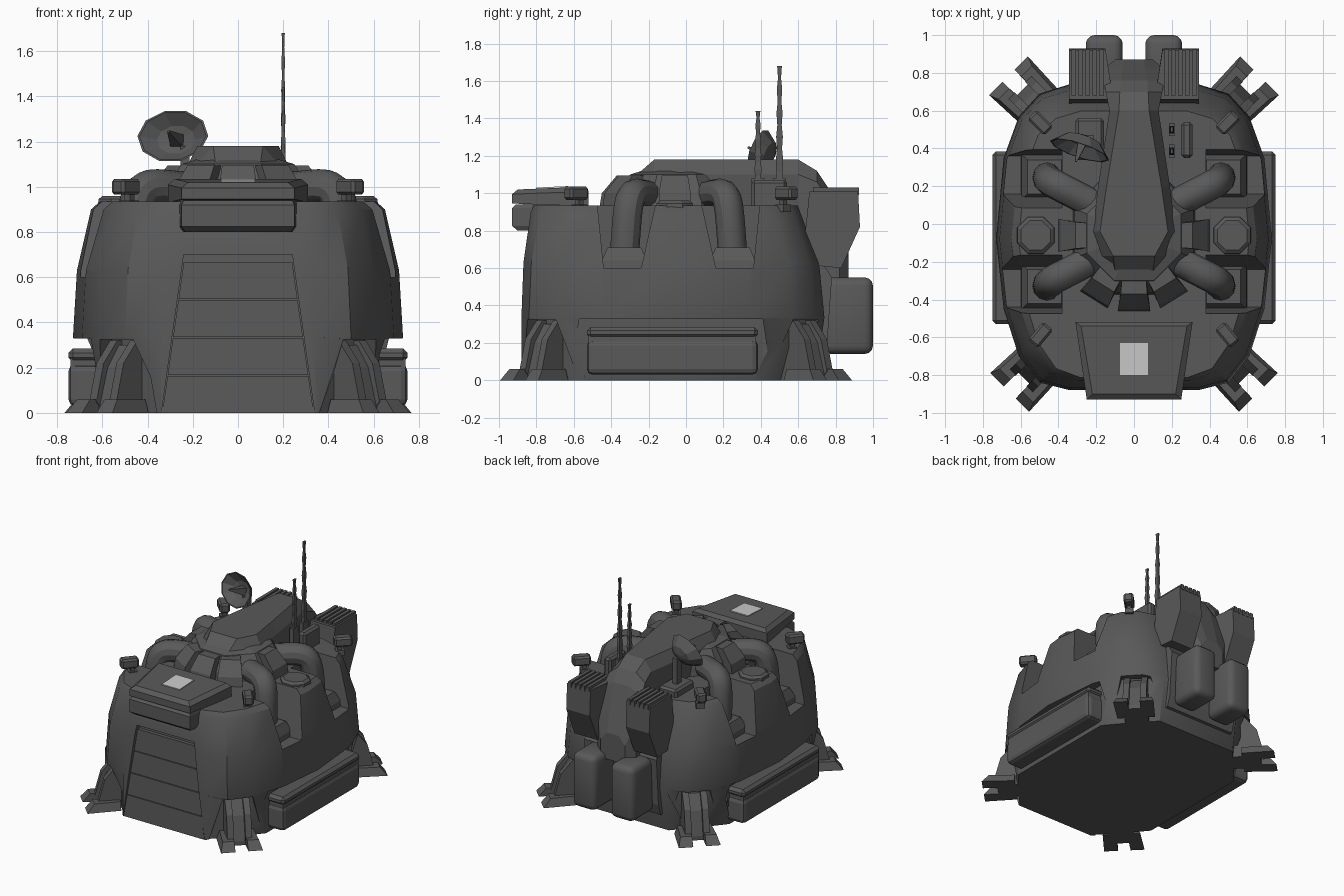
import bpy, bmesh, math
from mathutils import Matrix, Vector

if "Cube" in bpy.data.objects:
    bpy.data.objects.remove(bpy.data.objects["Cube"])

def material(name, v):
    m = bpy.data.materials.new(name)
    m.diffuse_color = (v, v, v, 1)
    m.use_nodes = True
    m.node_tree.nodes["Principled BSDF"].inputs["Base Color"].default_value = m.diffuse_color
    return m

DARK, LIGHT = material("dark_grey", 0.1), material("light_grey", 0.6)

def finish(name, bm, mat=DARK, bevel=0, segs=1):
    if bevel:
        bmesh.ops.bevel(bm, geom=bm.edges[:], offset=bevel, segments=segs, affect='EDGES', profile=0.5)
    bmesh.ops.recalc_face_normals(bm, faces=bm.faces[:])
    me = bpy.data.meshes.new(name)
    bm.to_mesh(me)
    bm.free()
    ob = bpy.data.objects.new(name, me)
    bpy.context.collection.objects.link(ob)
    me.materials.append(mat)
    return ob

def loft(name, rings, mat=DARK, bevel=0, segs=1, M=Matrix()):
    bm = bmesh.new()
    vs = [[bm.verts.new(M @ Vector(p)) for p in r] for r in rings]
    n = len(vs[0])
    for a, b in zip(vs, vs[1:]):
        for i in range(n):
            j = (i + 1) % n
            bm.faces.new((a[i], a[j], b[j], b[i]))
    bm.faces.new(vs[0])
    bm.faces.new(vs[-1])
    return finish(name, bm, mat, bevel, segs)

def box(name, lo, hi, bevel=0, segs=1, M=Matrix()):
    (a, b, c), (d, e, f) = lo, hi
    return loft(name, [[(a, b, z), (d, b, z), (d, e, z), (a, e, z)] for z in (c, f)], DARK, bevel, segs, M)

def prism(name, prof, lo, hi, M=Matrix(), axis='y'):
    """Profile extruded sideways: axis y takes (x,z), axis x takes (y,z)."""
    f = (lambda p, t: (p[0], t, p[1])) if axis == 'y' else (lambda p, t: (t, p[0], p[1]))
    return loft(name, [[f(p, t) for p in prof] for t in (lo, hi)], M=M)

def disc(name, c, stack, n=8):
    return loft(name, [[(c[0] + r * math.cos((i + .5) * math.tau / n), c[1] + r * math.sin((i + .5) * math.tau / n), z)
                        for i in range(n)] for r, z in stack])

def square(cx, cy, z, wx, wy):
    return [(cx + i * wx, cy + j * wy, z) for i, j in ((-1, -1), (1, -1), (1, 1), (-1, 1))]

def smooth(ob):
    bpy.ops.object.select_all(action='DESELECT')
    ob.select_set(True)
    bpy.context.view_layer.objects.active = ob
    bpy.ops.object.shade_smooth_by_angle()

def cut(ob, cutter):
    m = ob.modifiers.new("cut", 'BOOLEAN')
    m.operation, m.solver, m.object = 'DIFFERENCE', 'EXACT', cutter
    bpy.context.view_layer.objects.active = ob
    bpy.ops.object.modifier_apply(modifier=m.name)
    bpy.data.objects.remove(cutter)

def corner(s, k):
    """Frame for a leg: local x points outward along the corner diagonal, local y sideways."""
    r = math.sqrt(.5)
    u0, v0 = (0, .165) if k < 0 else (-.07, .085)
    return Matrix(((s * r, -s * r, 0, 0), (k * r, k * r, 0, 0), (0, 0, 1, 0), (0, 0, 0, 1))) @ Matrix.Translation((u0, v0, 0))

# Hull: half outlines, front to back, lofted upwards
base = [(.34, -.88), (.43, -.78), (.53, -.66), (.62, -.55), (.62, -.08), (.62, .37), (.52, .49), (.42, .60), (.34, .69)]
belt = [(.34, -.88), (.50, -.84), (.61, -.70), (.69, -.45), (.73, -.08), (.69, .35), (.61, .57), (.50, .69), (.34, .74)]
deck = [(.30, -.83), (.44, -.78), (.54, -.64), (.61, -.42), (.65, -.08), (.61, .30), (.54, .48), (.44, .57), (.30, .61)]
mix = lambda a, b, t: [(p[0] + (q[0] - p[0]) * t, p[1] + (q[1] - p[1]) * t) for p, q in zip(a, b)]
ring = lambda h, z: [(x, y, z) for x, y in h] + [(-x, y, z) for x, y in reversed(h)]
hull = loft("hull", [ring(base, 0), ring(belt, .335), ring(mix(belt, deck, .22), .63),
                     ring(deck, .9), ring([(x * .94, y * .98) for x, y in deck], .935)])
for s in (1, -1):
    cut(hull, prism("pod_slot_cutter", [(-.63, -.01), (-.57, .328), (.41, .328), (.46, -.01)], s * .625, s * .95, axis='x'))
    for k in (1, -1):
        prof = [(-.04 + k * a, z) for a, z in ((.44, 1.0), (.40, .6), (.2, .6), (.11, 1.0))]
        cut(hull, prism("notch_cutter", prof, .38 * s, .95 * s, axis='x'))
        cut(hull, loft("leg_notch_cutter", [[(.85, -w, z), (1.3, -w, z), (1.3, w, z), (.85, w, z)]
                                            for w, z in ((.19, -.01), (.105, .325))], M=corner(s, k)))
cut(hull, loft("door_cutter", [[(-w, -.95, z), (w, -.95, z), (w, y, z), (-w, y, z)] for w, y, z in ((.34, -.875, -.01), (.24, -.82, .7))]))
smooth(hull)

# Front door panels
for i in range(4):
    loft("door_panel", [[(sx * (.335 - .143 * z), y, z) for sx, y in
                         ((-1, -.88 + .045 * z), (1, -.88 + .045 * z), (1, -.80), (-1, -.80))]
                        for z in (i * .168, i * .168 + .163)])

# Front storage bin with lid and light panel
trap = lambda w0, y0, w1, y1, z0, z1: [(-w1, y1, z1), (w1, y1, z1), (w0, y0, z0), (-w0, y0, z0)]
loft("front_bin", [trap(.27, -.55, .235, -.90, .80, .80), trap(.28, -.55, .25, -.93, .825, .825),
                   trap(.28, -.55, .25, -.93, .92, .92), trap(.28, -.55, .24, -.91, .95, .94)])
loft("front_bin_lid", [trap(.31, -.52, .25, -.93, .93, .945), trap(.31, -.52, .25, -.93, 1.01, .995),
                       trap(.28, -.54, .22, -.90, 1.035, 1.02)])
loft("light_panel", [[(x, y, 1.028 + (y + .72) * .045 + h) for x, y in ((-.075, -.80), (.075, -.80), (.075, -.63), (-.075, -.63))]
                     for h in (-.01, .006)], LIGHT)

# Turret ring with buttress blocks
disc("turret", (0, -.05), [(.36, .88), (.34, 1.0), (.27, 1.1), (.2, 1.12)])
for a in (-90, -58, -122, 0, 180):
    M = Matrix.Translation((0, -.06, 0)) @ Matrix.Rotation(math.radians(a), 4, 'Z')
    loft("turret_block", [[(.18, t * .06, .88), (.41, t * .085, .88), (.39, t * .085, 1.0), (.31, t * .07, 1.095), (.18, t * .06, 1.095)]
                          for t in (-1, 1)], M=M)

# Spine running from turret to the rear: y, top half width, low half width, top z, low z
spine = [(-.25, .10, .11, 1.11, .9), (-.17, .11, .18, 1.18, .9), (-.04, .18, .22, 1.18, .9), (.2, .145, .19, 1.18, .88),
         (.6, .08, .13, 1.18, .6), (.7, .075, .15, 1.12, .5), (.76, .07, .16, 1.03, .5), (.82, .06, .16, .85, .5), (.87, .05, .1, .7, .5)]
loft("spine", [[(-wb, y, zb), (-wb, y, min(1.1, zt - .06)), (-wt, y, zt), (wt, y, zt), (wb, y, min(1.1, zt - .06)), (wb, y, zb)]
               for y, wt, wb, zt, zb in spine])
prism("rear_block", [(.55, .1), (.73, .12), (.755, .2), (.78, .55), (.73, .63), (.55, .63)], -.3, .3, axis='x')

for s in (1, -1):
    # Curved pipes and their sockets
    for k in (1, -1):
        cu = bpy.data.curves.new("pipe", 'CURVE')
        cu.dimensions, cu.bevel_depth, cu.bevel_resolution, cu.use_fill_caps = '3D', .078, 4, True
        sp = cu.splines.new('NURBS')
        pts = [(.15, .11, .98), (.30, .19, .99), (.45, .265, 1.04), (.46, .275, .88), (.46, .29, .66)]
        sp.points.add(len(pts) - 1)
        for p, (x, y, z) in zip(sp.points, pts):
            p.co = (s * x, -.04 + k * y, z, 1)
        sp.order_u, sp.use_endpoint_u, sp.resolution_u = 4, True, 5
        ob = bpy.data.objects.new("pipe", cu)
        bpy.context.collection.objects.link(ob)
        cu.materials.append(DARK)
        bpy.ops.object.select_all(action='DESELECT')
        ob.select_set(True)
        bpy.context.view_layer.objects.active = ob
        bpy.ops.object.convert(target='MESH')
        smooth(bpy.context.view_layer.objects.active)
        loft("pipe_socket", [square(s * .475, -.04 + k * .29, z, w, w) for w, z in ((.125, .59), (.12, .64), (.09, .71))])
    # Round hatch on each side pillar
    disc("round_hatch", (s * .52, -.06), [(.11, .9), (.105, .945), (.085, .96)])
    # Side pods
    box("side_pod", (s * .5, -.53, .03), (s * .75, .385, .215), .03, 2)
    box("side_pod_band", (s * .5, -.52, .18), (s * .74, .375, .25))
    box("side_pod_lid", (s * .5, -.53, .225), (s * .75, .385, .285), .02)
    # Rear tanks
    smooth(box("rear_tank", (s * .06, .73, .14), (s * .255, 1.0, .55), .045, 3))
    # Exhaust boxes with slats
    prof = [(.62, .62), (.83, .6), (.93, .82), (.92, 1.01), (.66, 1.01)]
    loft("exhaust_box", [[(s * (x + (.04 if x < .2 and y > .8 else 0)), y, z) for y, z in prof] for x in (.11, .345)])
    for i in range(5):
        x0 = .16 + i * .037
        box("exhaust_slat", (s * x0, .68, .99), (s * (x0 + .024), .925, 1.03))
    # Sensor heads on posts
    for y, a in ((-.57, -50), (.52, 45)):
        M = Matrix.Translation((s * .48, y, 0)) @ Matrix.Rotation(math.radians(a * s), 4, 'Z')
        if s < 0:
            M = M @ Matrix.Scale(-1, 4, (1, 0, 0))
        box("sensor_post", (-.015, -.015, .9), (.015, .015, .99), M=M)
        box("sensor_foot", (-.03, -.03, .9), (.03, .03, .94), M=M)
        box("sensor_head", (-.04, -.035, .965), (.085, .035, 1.035), .012, M=M)
    # Legs with two-toed feet
    for k in (-1, 1):
        M = corner(s, k)
        prism("leg_core", [(.74, 0), (.74, .30), (.87, .30), (.94, .2), (.99, .03), (.99, 0)], -.045, .045, M)
        for t in (-1, 1):
            prism("leg_rail", [(.74, .0), (.74, .32), (.88, .32), (.965, .22), (1.01, .05), (.96, 0)], t * .04, t * .085, M)
            loft("foot_toe", [[(.86, t * .04, z), (1.095 - .05 * j, t * .045, z), (1.095 - .05 * j, t * (.145 - .02 * j), z),
                               (.86, t * (.135 - .02 * j), z)] for j, z in ((0, 0), (1, .06))], M=M)

# Antennas and equipment box on the right
box("equipment_box", (.25, .35, .92), (.31, .54, 1.07), .015)
for y, top in ((.5, 1.68), (.385, 1.44)):
    box("antenna_base", (.185, y - .035, .9), (.215, y + .035, 1.08))
    n = 10
    loft("antenna", [square(.2, y, 1.05 + (top - 1.05) * t / n, w, w * 1.8)
                     for t in range(n + 1) for w in [.012 - .0005 * t - .003 * (t % 2)]])

# Dish on the left
box("dish_base", (-.31, .34, .9), (-.16, .56, .99), .015)
box("dish_mast", (-.255, .42, .95), (-.215, .47, 1.18))
aim = Vector((-.28, -.85, .3)).normalized()
M = Matrix.Translation((-.275, .43, 1.21)) @ aim.to_track_quat('Z', 'Y').to_matrix().to_4x4()
loft("dish", [[(r * math.cos(i * math.tau / 10), r * .74 * math.sin(i * math.tau / 10), z) for i in range(10)]
              for r, z in ((.03, -.04), (.10, -.02), (.165, .045), (.155, .045), (.09, -.005), (.02, -.025))], M=M)
loft("dish_horn", [square(0, 0, z, w, w) for w, z in ((.03, -.03), (.005, .11))], M=M)
